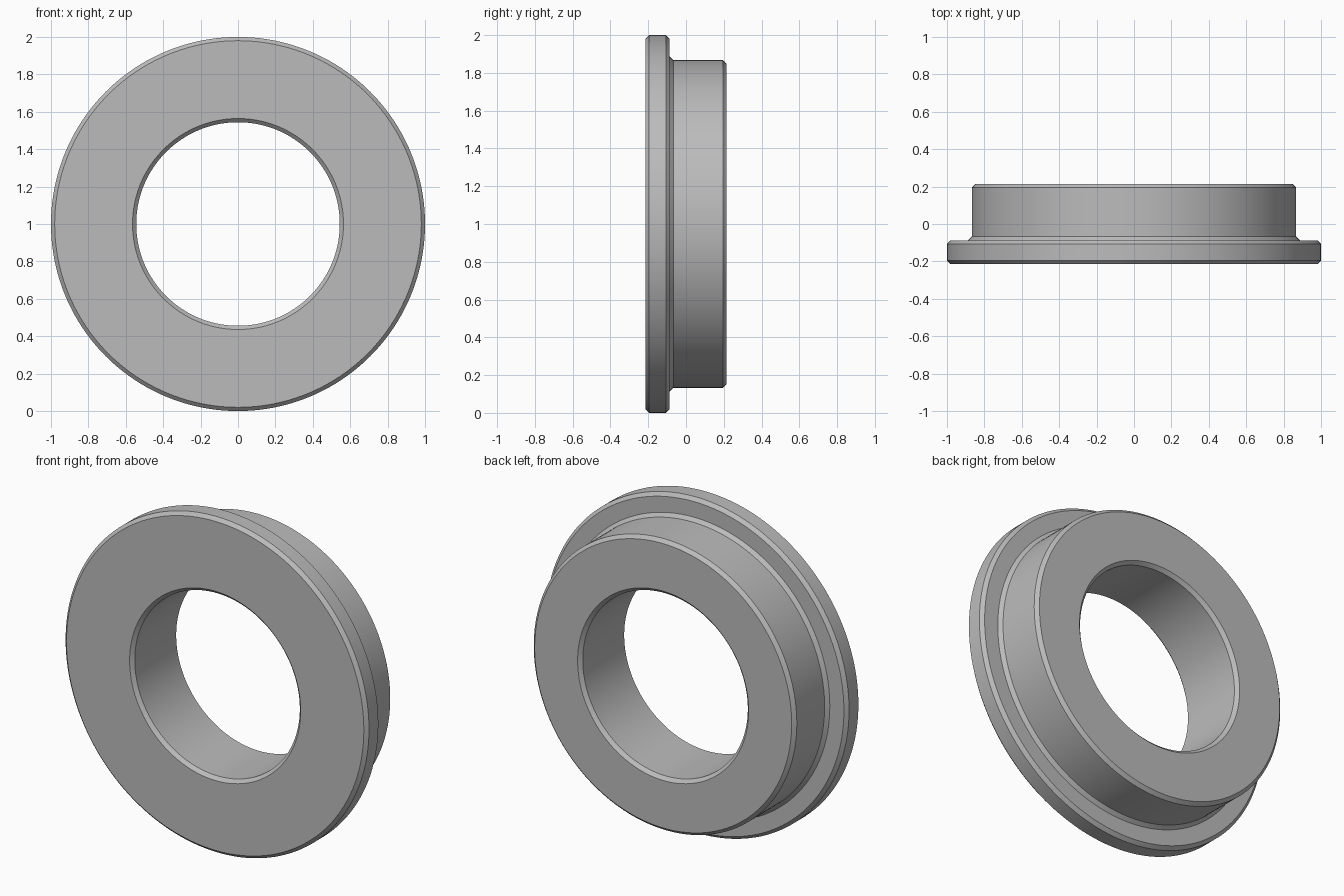
import bpy
import bmesh
import math
from mathutils import Vector

cube = bpy.data.objects.get("Cube")
if cube:
    bpy.data.objects.remove(cube, do_unlink=True)

# Plain grey metal
grey = bpy.data.materials.new("grey_metal")
grey.use_nodes = True
colour = (0.5, 0.5, 0.5, 1)
grey.diffuse_color = colour
grey.node_tree.nodes["Principled BSDF"].inputs["Base Color"].default_value = colour

# Main dimensions
OUTER, BARREL, BORE = 1.0, 0.867, 0.544
FRONT, STEP, BACK = -0.215, -0.087, 0.215
C = 0.02  # chamfer

# Closed cross-section as (radius, depth)
profile = [
    (BORE + C, FRONT), (OUTER - C, FRONT), (OUTER, FRONT + C),   # flange front
    (OUTER, STEP - C), (OUTER - C, STEP),                        # flange rim
    (BARREL + C, STEP), (BARREL, STEP + C),                      # step relief
    (BARREL, BACK - C), (BARREL - C, BACK),                      # barrel
    (BORE + C, BACK), (BORE, BACK - C), (BORE, FRONT + C),       # bore
]

# Revolve the section around the depth axis
bm = bmesh.new()
verts = [bm.verts.new((r, y, 0)) for r, y in profile]
edges = [bm.edges.new((v, verts[(i + 1) % len(verts)])) for i, v in enumerate(verts)]
bmesh.ops.spin(bm, geom=verts + edges, cent=Vector(), axis=(0, 1, 0),
               angle=math.tau, steps=160, use_merge=True)
bmesh.ops.remove_doubles(bm, verts=bm.verts[:], dist=0.0001)
bmesh.ops.recalc_face_normals(bm, faces=bm.faces[:])
mesh = bpy.data.meshes.new("flanged_bushing")
bm.to_mesh(mesh)
bm.free()

bushing = bpy.data.objects.new("flanged_bushing", mesh)
bpy.context.collection.objects.link(bushing)
bushing.location.z = OUTER
mesh.materials.append(grey)

# Smooth round walls with crisp chamfer edges
bpy.ops.object.select_all(action="DESELECT")
bushing.select_set(True)
bpy.context.view_layer.objects.active = bushing
bpy.ops.object.shade_smooth_by_angle(angle=math.radians(30))
